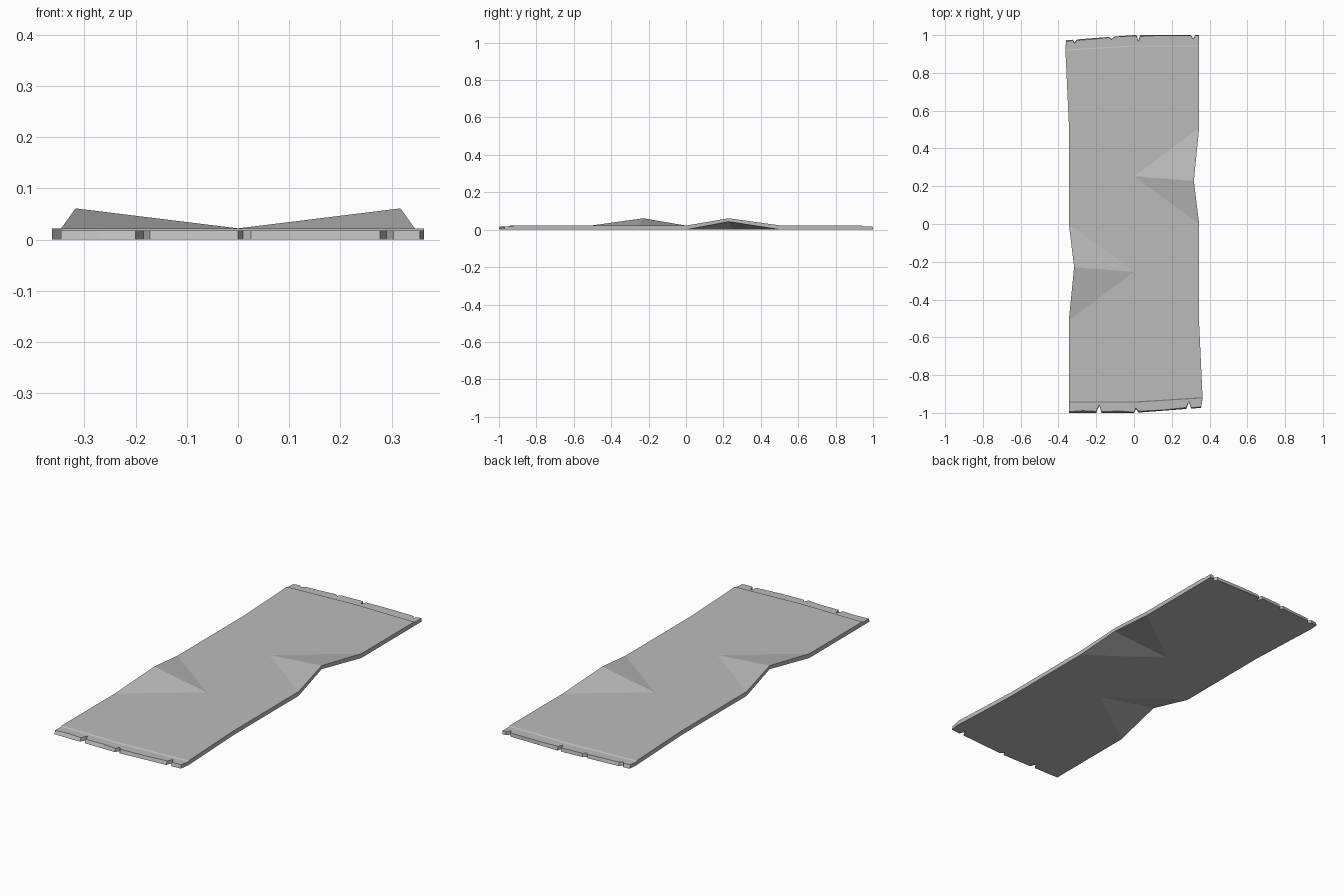
import bpy
import bmesh
from mathutils import Vector

cube = bpy.data.objects.get("Cube")
if cube:
    bpy.data.objects.remove(cube)

TOP = 0.022      # main surface height
LIP = 0.018      # height of the torn end strips
THICK = 0.018    # thickness at the raised folds
HALF = 0.345
WIDE = 0.363     # flared corner

grey = bpy.data.materials.new("worn grey")
grey.use_nodes = True
grey.diffuse_color = (0.5, 0.5, 0.5, 1)
bsdf = next(n for n in grey.node_tree.nodes if n.type == "BSDF_PRINCIPLED")
bsdf.inputs["Base Color"].default_value = (0.5, 0.5, 0.5, 1)

bm = bmesh.new()
pairs = []       # top position and the matching underside position


def face(tops, floors=None):
    """Add a top face and remember where its underside lies."""
    floors = floors or [(x, y, 0) for x, y, z in tops]
    pairs.extend((Vector(t), Vector(f)) for t, f in zip(tops, floors))
    bm.faces.new([bm.verts.new(t) for t in tops])


def flat(points, z=TOP):
    return [(x, y, z) for x, y in points]


def edge(x):
    """Distance of the end edge, which slants back on one half."""
    return 1.0 + min(x, 0) * 0.075


# Main sheet and folds: each half is the other turned half a circle
for s in (1, -1):
    inner, peak = (0, 0.253 * s, TOP), (0.317 * s, 0.228 * s, 0.061)
    low, high = (HALF * s, 0, TOP), (HALF * s, 0.51 * s, TOP)
    near = flat([(0, -0.253 * s), (0, -0.94 * s),
                 (WIDE * s, -0.917 * s), (HALF * s, -0.53 * s)])
    far = flat([(HALF * s, 0.94 * s), (0, 0.94 * s)])
    face(near + [low, inner])
    face([high] + far + [inner])
    for tri in ((inner, low, peak), (inner, peak, high)):
        face(tri, [(x, y, z - THICK if z > TOP else 0) for x, y, z in tri])

# Torn end strips: across position, top inset and underside inset
back_tear = [(-0.36, 0.008, 0), (-0.325, 0.004, 0), (-0.315, 0.02, 0.016),
             (-0.3, 0.006, 0), (-0.21, 0.005, 0), (-0.13, 0.003, 0),
             (-0.12, 0.016, 0.012), (-0.105, 0.002, 0), (0, 0.004, 0),
             (0.013, 0.004, 0), (0.023, 0.034, 0.03), (0.033, 0.007, 0),
             (0.13, 0.002, 0), (0.3, 0.002, 0), (0.313, 0.022, 0.018),
             (0.325, 0.002, 0), (0.345, 0.002, 0)]
front_tear = [(-0.355, 0.004, 0), (-0.303, 0.006, 0), (-0.29, 0.038, 0.036),
              (-0.277, 0.008, 0), (-0.16, 0.004, 0), (-0.025, 0.007, 0),
              (-0.01, 0.026, 0.02), (0.0, 0.003, 0), (0.07, 0.01, 0),
              (0.172, 0.007, 0), (0.184, 0.042, 0.04), (0.2, 0.008, 0),
              (0.27, 0.012, 0), (0.345, 0.006, 0)]

for s, tear in ((1, back_tear), (-1, front_tear)):
    seam = [(-WIDE * s, 0.917 * s), (0, 0.94 * s), (HALF * s, 0.94 * s)]
    step = [(x, y + 0.006 * s) for x, y in seam]
    for i in (0, 1):
        face(flat(seam[i:i + 2]) + flat(step[i:i + 2][::-1], LIP))
    outer = [(x * s, (edge(x) - a) * s, LIP) for x, a, b in tear]
    under = [(x * s, (edge(x) - b) * s, 0) for x, a, b in tear]
    face(flat(step, LIP) + outer[::-1], flat(step, 0) + under[::-1])

# Weld the top, then add the underside and the rim
bmesh.ops.remove_doubles(bm, verts=bm.verts, dist=0.0005)
top_faces = bm.faces[:]
rim = [e for e in bm.edges if e.is_boundary]
lower = {}
for v in bm.verts[:]:
    nearest = min(pairs, key=lambda p: (p[0] - v.co).length)
    lower[v] = bm.verts.new(nearest[1])
for f in top_faces:
    bm.faces.new([lower[v] for v in reversed(f.verts)])
for e in rim:
    a, b = e.verts
    bm.faces.new((a, b, lower[b], lower[a]))
bmesh.ops.recalc_face_normals(bm, faces=bm.faces)

mesh = bpy.data.meshes.new("folded_sheet")
bm.to_mesh(mesh)
bm.free()
mesh.materials.append(grey)
bpy.context.scene.collection.objects.link(bpy.data.objects.new("folded_sheet", mesh))
